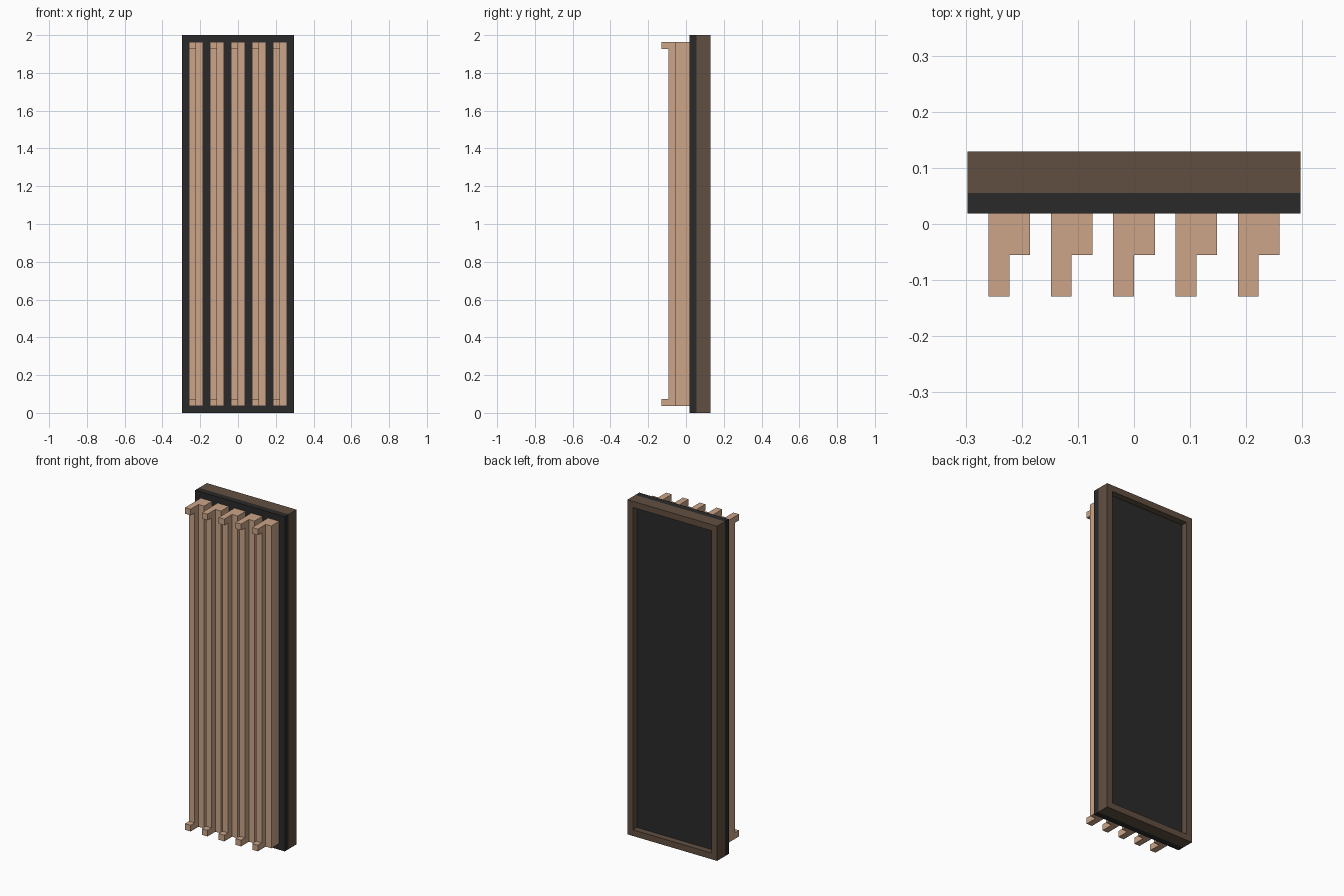
import bpy

if "Cube" in bpy.data.objects:
    bpy.data.objects.remove(bpy.data.objects["Cube"])

U = 1 / 27  # module: the model is 16 x 7 x 54 modules


def material(name, srgb):
    mat = bpy.data.materials.new(name)
    lin = [((c / 255 + 0.055) / 1.055) ** 2.4 for c in srgb]
    mat.diffuse_color = (*lin, 1)
    mat.use_nodes = True
    mat.node_tree.nodes["Principled BSDF"].inputs["Base Color"].default_value = mat.diffuse_color
    return mat


LIGHT = material("light_wood", (204, 165, 137))
DARK = material("dark_wood", (97, 79, 65))
BLACK = material("black_felt", (43, 42, 42))


def make(name, verts, faces, mat):
    """Mesh object from coordinates given in modules."""
    me = bpy.data.meshes.new(name)
    me.from_pydata([tuple(c * U for c in v) for v in verts], [], faces)
    me.materials.append(mat)
    ob = bpy.data.objects.new(name, me)
    bpy.context.collection.objects.link(ob)
    return ob


def extrude_x(name, profile, x0, x1, mat):
    """Extrude a counter-clockwise (y, z) profile along x."""
    n = len(profile)
    verts = [(x, y, z) for x in (x0, x1) for y, z in profile]
    faces = [tuple(reversed(range(n))), tuple(range(n, 2 * n))]
    faces += [(i, (i + 1) % n, n + (i + 1) % n, n + i) for i in range(n)]
    return make(name, verts, faces, mat)


def box(name, x0, x1, y0, y1, z0, z1, mat):
    return extrude_x(name, [(y0, z0), (y1, z0), (y1, z1), (y0, z1)], x0, x1, mat)


# Backing board, and the raised panel that half fills the frame
box("backing_board", -8, 8, 0.5, 1.5, 0, 54, BLACK)
box("rear_panel", -7, 7, 1.5, 2.5, 1, 53, BLACK)

# Rear frame: one closed rectangular ring
rings = []
for y in (1.5, 3.5):
    for d in (0, 1):
        rings += [(-8 + d, y, d), (8 - d, y, d), (8 - d, y, 54 - d), (-8 + d, y, 54 - d)]
faces = []
for i in range(4):
    j = (i + 1) % 4
    faces += [(i, j, 4 + j, 4 + i),            # front
              (8 + j, 8 + i, 12 + i, 12 + j),  # back
              (j, i, 8 + i, 8 + j),            # outside
              (4 + i, 4 + j, 12 + j, 12 + i)]  # inside
make("rear_frame", rings, faces, DARK)

# Five slats, each a wide plank with a narrow rib hooked at both ends
rib = [(-1.5, 1), (-1.5, 53), (-3.5, 53), (-3.5, 52), (-2.5, 52),
       (-2.5, 2), (-3.5, 2), (-3.5, 1)]
for i in range(5):
    x = -7 + 3 * i
    box(f"slat_plank_{i + 1}", x, x + 2, -1.5, 0.5, 1, 53, LIGHT)
    extrude_x(f"slat_rib_{i + 1}", rib, x, x + 1, LIGHT)
